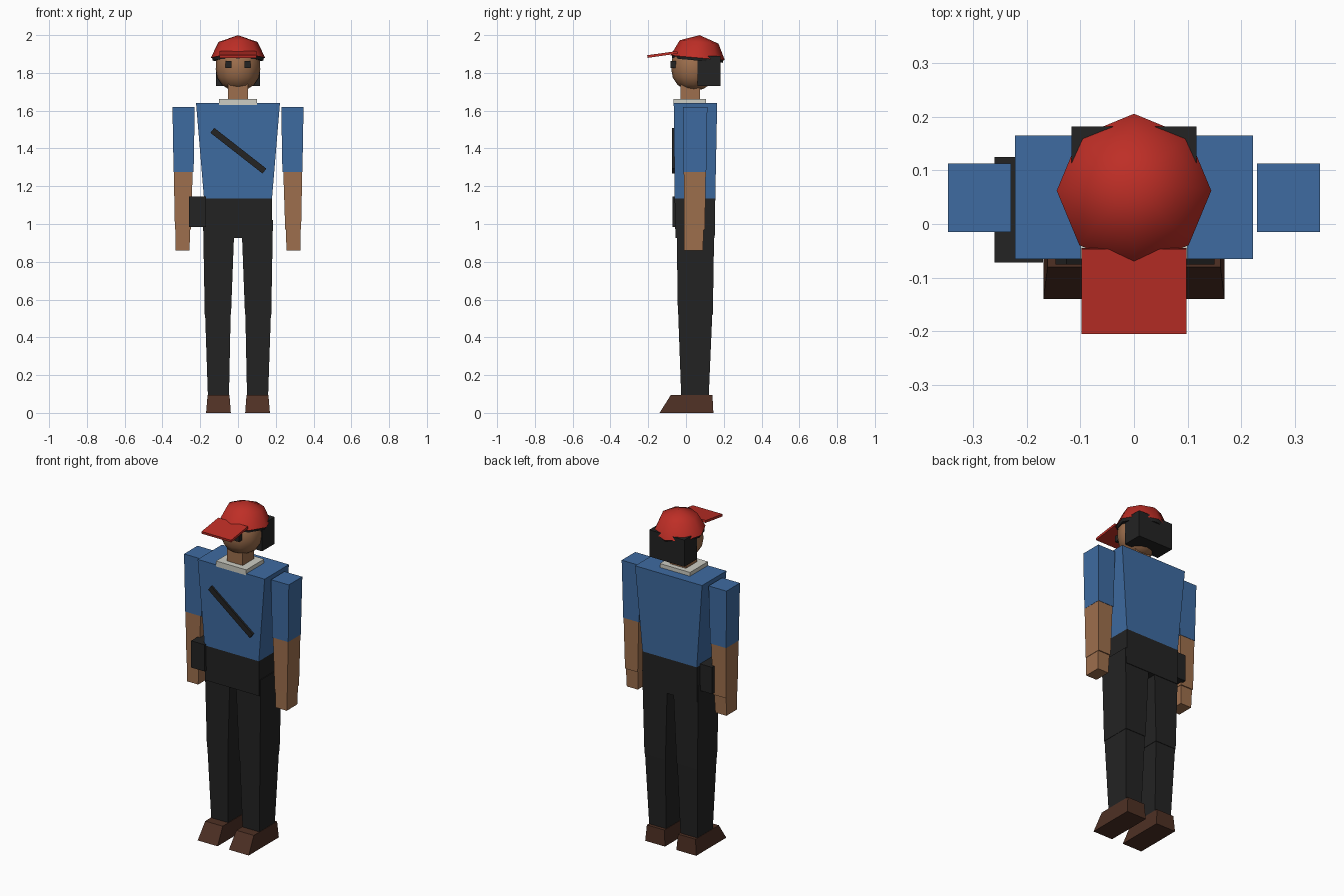
import bpy, bmesh, math
from mathutils import Matrix, Vector

if "Cube" in bpy.data.objects:
    bpy.data.objects.remove(bpy.data.objects["Cube"])


def srgb(r, g, b):
    f = lambda c: c / 12.92 if c <= 0.04045 else ((c + 0.055) / 1.055) ** 2.4
    return tuple(f(c / 255) for c in (r, g, b)) + (1,)


def material(name, *rgb):
    m = bpy.data.materials.new(name)
    m.diffuse_color = srgb(*rgb)
    m.use_nodes = True
    m.node_tree.nodes["Principled BSDF"].inputs["Base Color"].default_value = m.diffuse_color
    return m


BLUE = material("shirt blue", 62, 107, 161)
BLACK = material("trouser black", 35, 35, 35)
SKIN = material("skin", 158, 111, 77)
BROWN = material("shoe brown", 78, 48, 36)
RED = material("cap red", 190, 46, 38)
WHITE = material("collar white", 205, 205, 196)


def finish(name, bm, mat, matrix=None):
    bmesh.ops.recalc_face_normals(bm, faces=bm.faces)
    me = bpy.data.meshes.new(name)
    bm.to_mesh(me)
    bm.free()
    me.materials.append(mat)
    ob = bpy.data.objects.new(name, me)
    bpy.context.collection.objects.link(ob)
    if matrix:
        ob.matrix_world = matrix
    return ob


def block(name, mat, z0, z1, low, high=None, side=1, matrix=None):
    """Tapered box: low and high are (x0, x1, y0, y1) at z0 and z1."""
    bm = bmesh.new()
    rings = []
    for z, (x0, x1, y0, y1) in ((z0, low), (z1, high or low)):
        rings.append([bm.verts.new((side * x, y, z))
                      for x, y in ((x0, y0), (x1, y0), (x1, y1), (x0, y1))])
    a, b = rings
    bm.faces.new(a)
    bm.faces.new(b)
    for i in range(4):
        j = (i + 1) % 4
        bm.faces.new((a[i], a[j], b[j], b[i]))
    return finish(name, bm, mat, matrix)


def lathe(name, mat, profile, segs, matrix, closed=False):
    """Smooth surface of revolution; radius 0 closes to a point."""
    bm = bmesh.new()
    rings = [[bm.verts.new((r * math.sin(2 * math.pi * i / segs),
                            -r * math.cos(2 * math.pi * i / segs), z))
              for i in range(segs)] for r, z in profile]
    for a, b in zip(rings, rings[1:]):
        for i in range(segs):
            j = (i + 1) % segs
            bm.faces.new((a[i], a[j], b[j], b[i]))
    if closed:
        bm.faces.new(rings[0])
    bmesh.ops.remove_doubles(bm, verts=bm.verts, dist=1e-5)
    for f in bm.faces:
        f.smooth = len(f.verts) <= 4
    return finish(name, bm, mat, matrix)


# torso and hips
block("shirt_torso", BLUE, 1.135, 1.64, (-.18, .18, -.06, .155), (-.222, .222, -.065, .165))
block("hips", BLACK, .925, 1.135, (-.18, .18, -.056, .152), (-.18, .18, -.06, .155))
block("collar", WHITE, 1.63, 1.663, (-.1, .1, -.065, .105))
block("neck", SKIN, 1.63, 1.74, (-.052, .052, -.03, .075))
block("hip_pouch", BLACK, .985, 1.145, (-.26, -.17, -.072, .125))

# limbs, mirrored
for s, tag in ((1, "left"), (-1, "right")):
    block(tag + "_thigh", BLACK, .52, 1.02, (.037, .176, -.043, .142), (.018, .185, -.05, .15), s)
    block(tag + "_shin", BLACK, .08, .52, (.048, .159, -.025, .12), (.039, .174, -.041, .139), s)
    block(tag + "_shoe", BROWN, 0, .095, (.038, .169, -.14, .145), (.045, .161, -.08, .14), s)
    block(tag + "_sleeve", BLUE, 1.275, 1.62, (.235, .341, -.012, .107), (.229, .347, -.015, .113), s)
    block(tag + "_forearm", SKIN, .97, 1.275, (.25, .334, -.01, .1), (.24, .34, -.012, .105), s)
    block(tag + "_hand", SKIN, .86, .97, (.257, .33, -.01, .089), (.253, .332, -.01, .094), s)
    block(tag + "_eye", BLACK, 1.827, 1.864, (.034, .065, -.083, -.04), None, s)

# diagonal chest strap
strap = Matrix.Translation((.002, -.0675, 1.388)) @ Matrix.Rotation(math.radians(38), 4, "Y")
block("chest_strap", BLACK, -.0165, .0165, (-.175, .175, -.0075, .0075), None, 1, strap)

# head and hair
lathe("head", SKIN, [(0, 1.708), (.05, 1.714), (.085, 1.737), (.11, 1.775),
                     (.118, 1.82), (.115, 1.87), (.1, 1.9)], 12,
      Matrix.Translation((0, .04, 0)), False)
block("back_hair", BLACK, 1.73, 1.89, (-.116, .116, .062, .182))

# cap, leaning back a little
tilt = Matrix.Translation((0, .062, 1.88)) @ Matrix.Rotation(math.radians(-5), 4, "X")
lathe("cap_dome", RED, [(.144, 0), (.103, .084), (0, .12)], 8, tilt)
lathe("hair_under_cap", BLACK, [(.134, -.015), (.138, .005)], 8, tilt, True)
visor = Matrix.Translation((0, -.13, 1.897)) @ Matrix.Rotation(math.radians(8), 4, "X")
block("cap_visor", RED, -.007, .007, (-.098, .098, -.075, .085), None, 1, visor)
